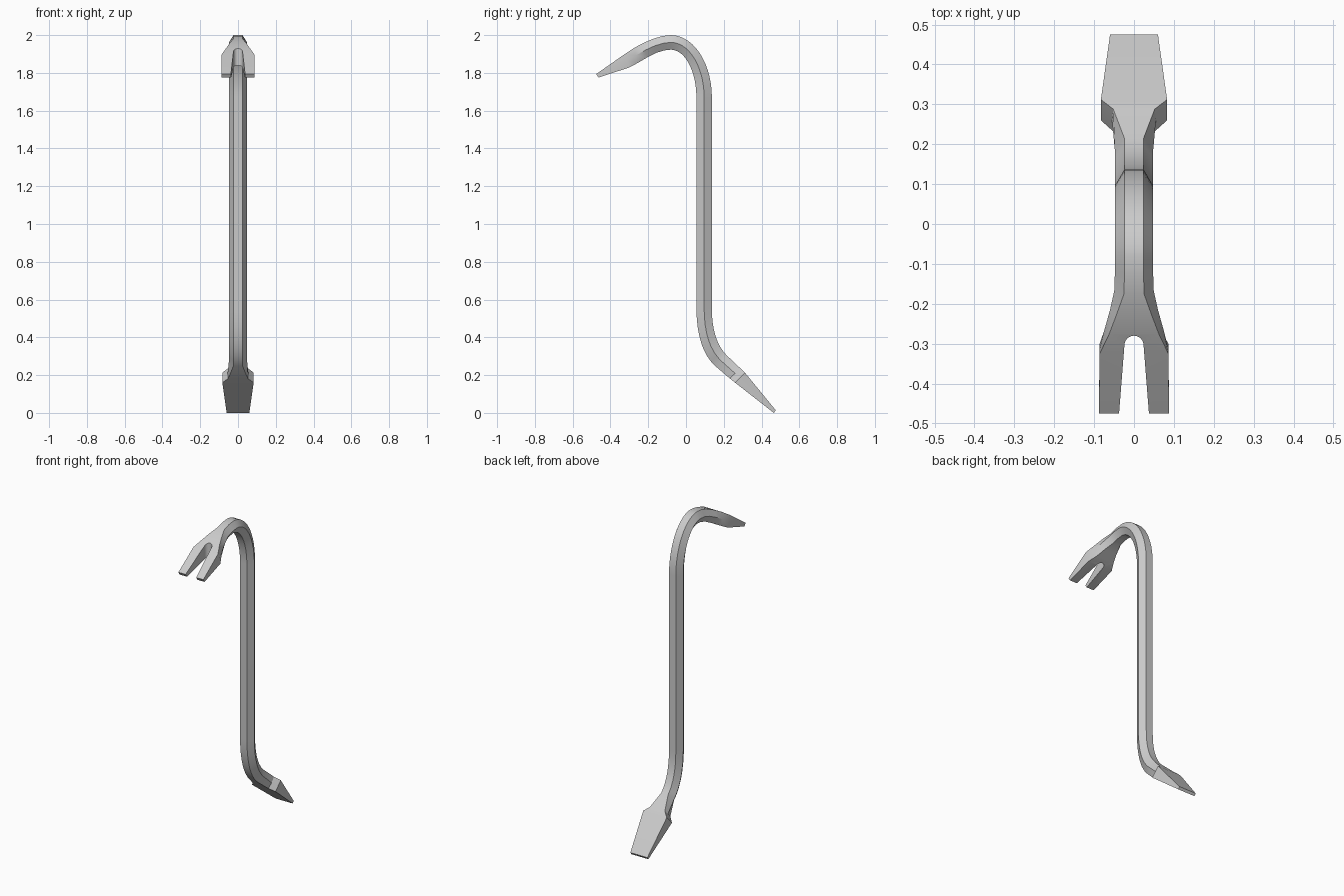
import bpy, bmesh
from math import pi, sin, cos, radians

if "Cube" in bpy.data.objects:
    bpy.data.objects.remove(bpy.data.objects["Cube"])


def make_object(name, bm):
    bmesh.ops.recalc_face_normals(bm, faces=bm.faces[:])
    mesh = bpy.data.meshes.new(name)
    bm.to_mesh(mesh)
    bm.free()
    ob = bpy.data.objects.new(name, mesh)
    bpy.context.collection.objects.link(ob)
    return ob


def quad(a, b, c, t):
    return tuple((1 - t) ** 2 * p + 2 * t * (1 - t) * q + t * t * r for p, q, r in zip(a, b, c))


# Stations along the bar: outer y, z, inner y, z, half width, half width of the flats
rows = [
    # flattened claw
    (-0.475, 1.794, -0.463, 1.775, 0.088, 0.088),
    (-0.325, 1.899, -0.300, 1.829, 0.086, 0.086),
    (-0.275, 1.932, -0.255, 1.853, 0.074, 0.062),
    (-0.225, 1.959, -0.205, 1.882, 0.060, 0.043),
    (-0.175, 1.980, -0.155, 1.907, 0.049, 0.025),
    (-0.125, 1.995, -0.115, 1.919, 0.048, 0.024),
]
# top hook
N = 14
for i in range(N + 1):
    a = pi / 2 * (1 - i / N)
    rows.append((-0.08 + 0.217 * cos(a), 1.67 + 0.33 * sin(a),
                 -0.08 + 0.135 * cos(a), 1.67 + 0.253 * sin(a), 0.048, 0.024))
# lower bend
for i in range(9):
    t = i / 8
    o = quad((0.137, 0.55), (0.137, 0.385), (0.215, 0.305), t)
    n = quad((0.055, 0.55), (0.058, 0.335), (0.155, 0.248), t)
    rows.append((*o, *n, 0.048, 0.024))
# chisel end
rows += [
    (0.288, 0.236, 0.232, 0.182, 0.055, 0.052),
    (0.312, 0.213, 0.260, 0.160, 0.083, 0.083),
    (0.475, 0.014, 0.465, 0.000, 0.060, 0.060),
]

# Hexagonal bar swept through the stations
bm = bmesh.new()
rings = []
for oy, oz, iy, iz, w, f in rows:
    my, mz = (oy + iy) / 2, (oz + iz) / 2
    ring = [(f, oy, oz), (w, my, mz), (f, iy, iz), (-f, iy, iz), (-w, my, mz), (-f, oy, oz)]
    rings.append([bm.verts.new(p) for p in ring])
for a, b in zip(rings, rings[1:]):
    for k in range(6):
        j = (k + 1) % 6
        bm.faces.new((a[k], a[j], b[j], b[k]))
bm.faces.new(rings[0])
bm.faces.new(rings[-1])
bar = make_object("pry_bar", bm)

# Round-ended slot between the claws
outline = [(-0.041, -0.52), (0.041, -0.52)]
outline += [(0.024 * cos(pi * i / 12), -0.304 + 0.024 * sin(pi * i / 12)) for i in range(13)]
bm = bmesh.new()
low = bm.faces.new([bm.verts.new((x, y, 1.6)) for x, y in outline])
ext = bmesh.ops.extrude_face_region(bm, geom=[low])
bmesh.ops.translate(bm, vec=(0, 0, 0.6), verts=[v for v in ext["geom"] if isinstance(v, bmesh.types.BMVert)])
cutter = make_object("slot_cutter", bm)
cutter.hide_render = True

mod = bar.modifiers.new("slot", 'BOOLEAN')
mod.operation = 'DIFFERENCE'
mod.solver = 'EXACT'
mod.object = cutter
bpy.ops.object.select_all(action='DESELECT')
bar.select_set(True)
bpy.context.view_layer.objects.active = bar
bpy.ops.object.modifier_apply(modifier=mod.name)
bpy.data.objects.remove(cutter)
bpy.ops.object.shade_smooth_by_angle(angle=radians(28))
